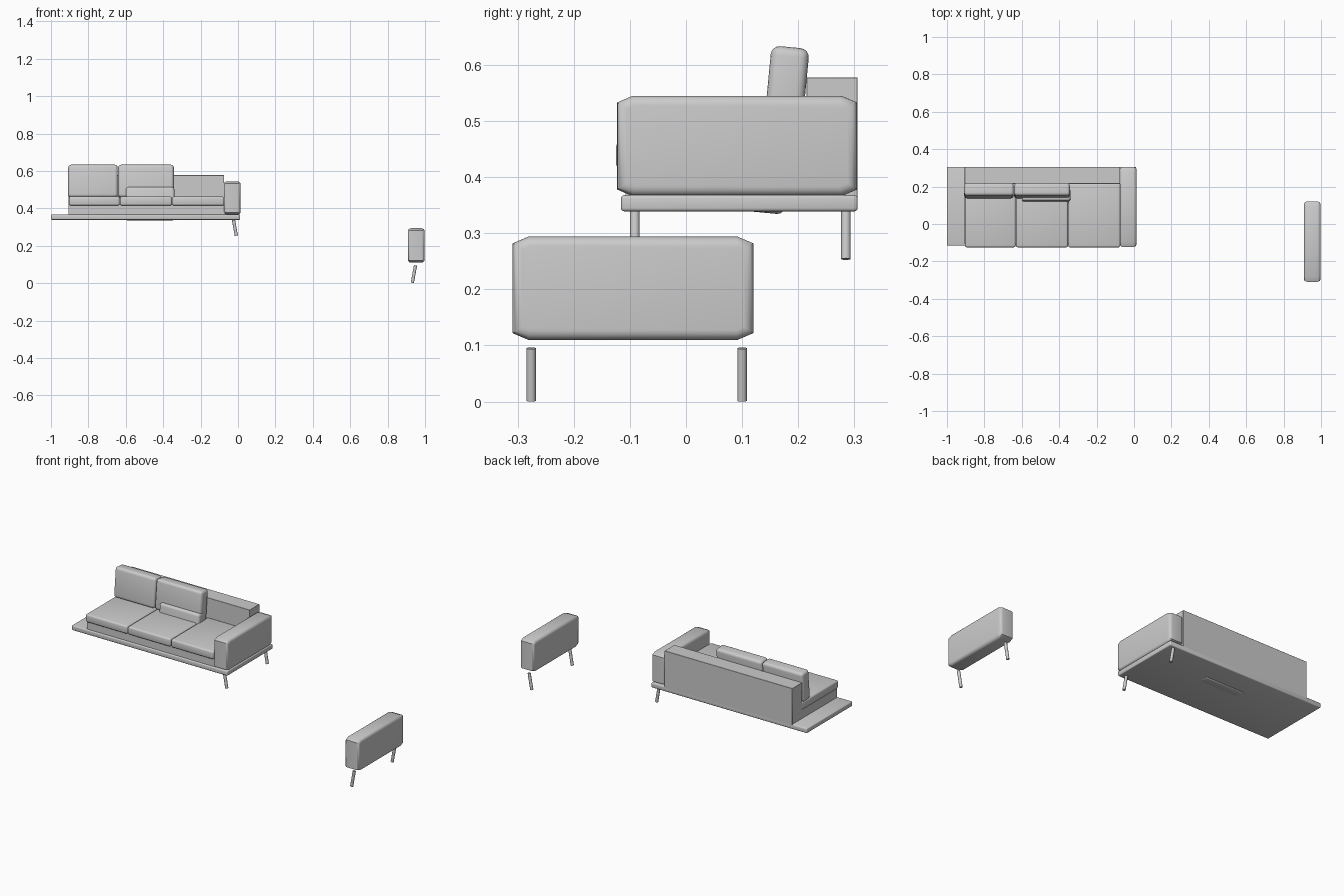
import bpy, bmesh, math
from mathutils import Vector, Matrix

if "Cube" in bpy.data.objects:
    bpy.data.objects.remove(bpy.data.objects["Cube"])


def finish(name, bm):
    bmesh.ops.recalc_face_normals(bm, faces=bm.faces[:])
    mesh = bpy.data.meshes.new(name)
    bm.to_mesh(mesh)
    bm.free()
    ob = bpy.data.objects.new(name, mesh)
    bpy.context.collection.objects.link(ob)
    bpy.ops.object.select_all(action='DESELECT')
    bpy.context.view_layer.objects.active = ob
    ob.select_set(True)
    bpy.ops.object.shade_smooth_by_angle(angle=math.radians(40))
    return ob


def box(name, x, y, z, bevel=0.0, segments=3, tilt=0.0):
    """Box from ranges, rounded on all edges, tilted about its own centre."""
    bm = bmesh.new()
    bmesh.ops.create_cube(bm, size=1)
    bmesh.ops.scale(bm, vec=(x[1] - x[0], y[1] - y[0], z[1] - z[0]), verts=bm.verts)
    if bevel:
        bmesh.ops.bevel(bm, geom=bm.edges[:], offset=bevel, segments=segments,
                        profile=0.5, affect='EDGES')
    ob = finish(name, bm)
    ob.location = [(a + b) / 2 for a, b in (x, y, z)]
    ob.rotation_euler.x = math.radians(tilt)
    return ob


def arm(name, x, y, z):
    """Padded arm: chamfered side profile with rounded long edges."""
    bm = bmesh.new()
    cy, cz = 0.028, 0.012
    (y0, y1), (z0, z1) = y, z
    prof = [(y0 + cy, z0), (y1 - cy, z0), (y1, z0 + cz), (y1, z1 - cz),
            (y1 - cy, z1), (y0 + cy, z1), (y0, z1 - cz), (y0, z0 + cz)]
    rings = [[bm.verts.new((px, a, b)) for a, b in prof] for px in x]
    for i in range(8):
        j = (i + 1) % 8
        bm.faces.new((rings[0][i], rings[0][j], rings[1][j], rings[1][i]))
    caps = [bm.faces.new(r) for r in rings]
    edges = [e for f in caps for e in f.edges]
    bmesh.ops.bevel(bm, geom=edges, offset=0.017, segments=4, profile=0.5, affect='EDGES')
    return finish(name, bm)


def leg(name, top, bottom, radius=0.0085):
    """Round leg splayed from top to bottom point."""
    a, b = Vector(top), Vector(bottom)
    bm = bmesh.new()
    bmesh.ops.create_cone(bm, cap_ends=True, segments=20, radius1=radius,
                          radius2=radius, depth=(a - b).length)
    rot = (a - b).to_track_quat('Z', 'Y').to_matrix().to_4x4()
    bm.transform(Matrix.Translation((a + b) / 2) @ rot)
    return finish(name, bm)


# Platform, seat plinth and back panel
box("base_platform", (-1.0, 0.012), (-0.116, 0.306), (0.339, 0.368), 0.006)
box("seat_plinth", (-0.905, -0.07), (-0.108, 0.22), (0.36, 0.42))
box("back_panel", (-0.905, -0.075), (0.215, 0.306), (0.36, 0.578), 0.001, 1)

# Three seat cushions
edges = (-0.905, -0.632, -0.352, -0.073)
for i in range(3):
    box(f"seat_cushion_{i + 1}", (edges[i] + 0.001, edges[i + 1] - 0.001),
        (-0.125, 0.218), (0.415, 0.463), 0.010)

# Two leaning back cushions and one loose cushion sunk into the seat
for i, (x0, x1) in enumerate(((-0.908, -0.643), (-0.641, -0.343))):
    box(f"back_cushion_{i + 1}", (x0, x1), (0.144, 0.212), (0.457, 0.632), 0.016, 4, -5.5)
box("loose_cushion", (-0.600, -0.340), (0.116, 0.184), (0.336, 0.512), 0.014, 4, -5.5)

# Attached arm and the separate arm
arm("attached_arm", (-0.076, 0.014), (-0.123, 0.305), (0.366, 0.545))
arm("separate_arm", (0.908, 0.998), (-0.309, 0.120), (0.110, 0.294))

# Splayed legs under both arms
for i, y in enumerate((-0.091, 0.285)):
    leg(f"sofa_leg_{i + 1}", (-0.026, y, 0.349), (-0.009, y, 0.254))
for i, y in enumerate((-0.276, 0.100)):
    leg(f"separate_leg_{i + 1}", (0.949, y, 0.095), (0.932, y, 0.0015))
